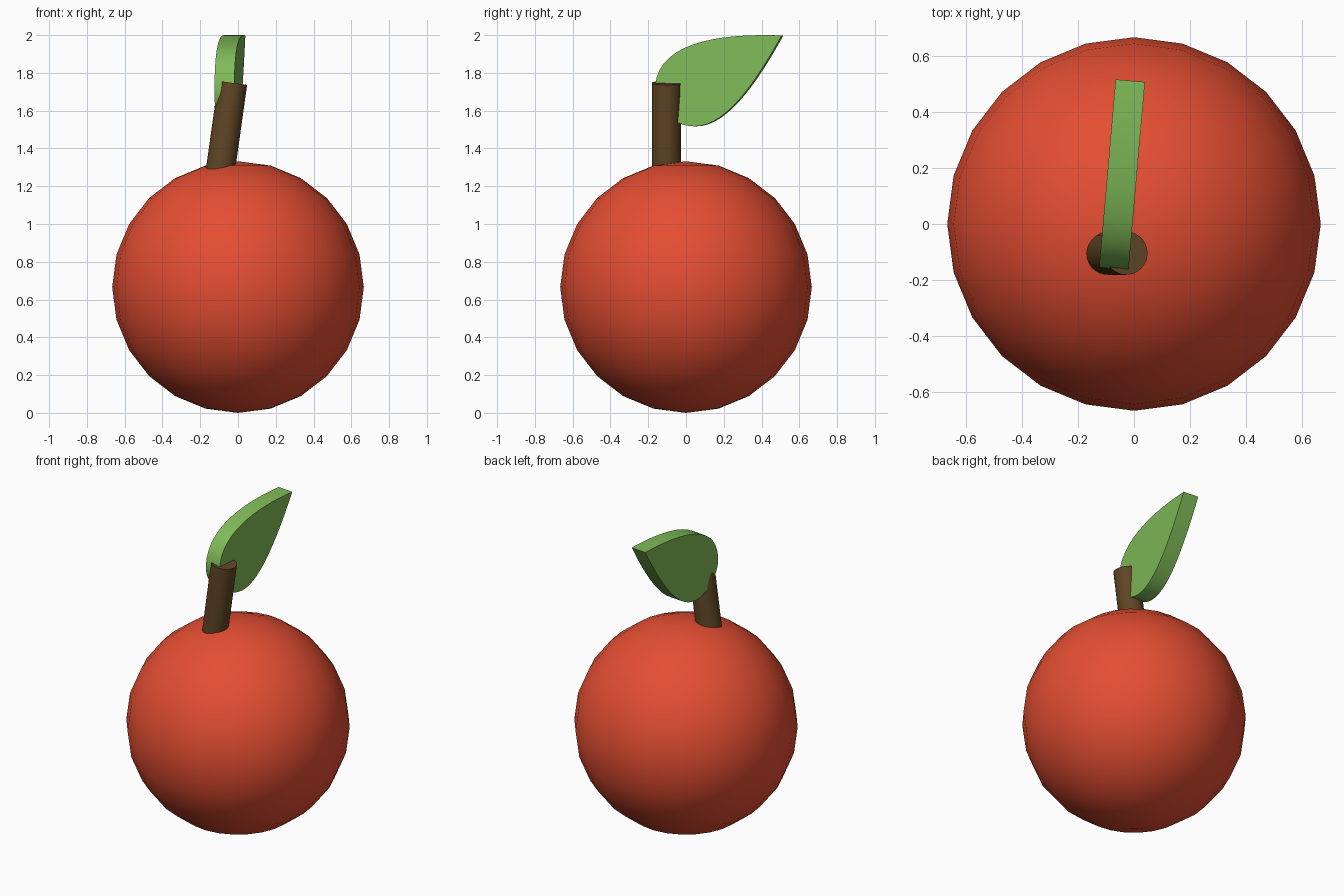
import bpy
import bmesh
from math import radians, sin, cos
from mathutils import Vector
from mathutils.geometry import interpolate_bezier

cube = bpy.data.objects.get("Cube")
if cube:
    bpy.data.objects.remove(cube, do_unlink=True)


def material(name, rgb):
    mat = bpy.data.materials.new(name)
    mat.use_nodes = True
    mat.diffuse_color = (*rgb, 1)
    mat.node_tree.nodes["Principled BSDF"].inputs["Base Color"].default_value = (*rgb, 1)
    return mat


def finish(obj, name, mat, angle):
    obj.name = name
    obj.data.materials.append(mat)
    bpy.ops.object.select_all(action="DESELECT")
    obj.select_set(True)
    bpy.context.view_layer.objects.active = obj
    bpy.ops.object.shade_smooth_by_angle(angle=radians(angle))


red = material("fruit red", (0.775, 0.076, 0.032))
brown = material("stem brown", (0.114, 0.061, 0.018))
green = material("leaf green", (0.216, 0.5, 0.1))

# Fruit: a smooth ball with a faceted outline
bpy.ops.mesh.primitive_uv_sphere_add(segments=24, ring_count=12, radius=0.666,
                                     location=(0, 0, 0.666))
finish(bpy.context.object, "fruit", red, 60)

# Stem: a leaning cylinder sunk into the fruit
tilt, length = radians(8), 0.6
top = Vector((-0.028, -0.104, 1.747))
axis = Vector((sin(tilt), 0, cos(tilt)))
bpy.ops.mesh.primitive_cylinder_add(vertices=32, radius=0.077, depth=length,
                                    location=top - axis * length / 2,
                                    rotation=(0, tilt, 0))
finish(bpy.context.object, "stem", brown, 30)

# Leaf: a pointed outline of three curves, extruded to a thick slab
base, tip, belly = (-0.16, 1.73), (0.513, 1.998), (0.05, 1.517)
curves = [
    (base, (-0.14, 1.97), (0.2, 2.01), tip),
    (tip, (0.38, 1.76), (0.22, 1.517), belly),
    (belly, (-0.07, 1.517), (-0.17, 1.62), base),
]
thickness = 0.105
bm = bmesh.new()
outline = []
for curve in curves:
    points = [Vector((-thickness / 2, y, z)) for y, z in curve]
    outline += [bm.verts.new(p) for p in interpolate_bezier(*points, 16)[:-1]]
side = bm.faces.new(outline)
slab = bmesh.ops.extrude_face_region(bm, geom=[side])
bmesh.ops.translate(bm, vec=(thickness, 0, 0),
                    verts=[g for g in slab["geom"] if isinstance(g, bmesh.types.BMVert)])
bmesh.ops.recalc_face_normals(bm, faces=bm.faces)
mesh = bpy.data.meshes.new("leaf")
bm.to_mesh(mesh)
bm.free()
leaf = bpy.data.objects.new("leaf", mesh)
bpy.context.collection.objects.link(leaf)
leaf.location.x = -0.058
leaf.rotation_euler.z = radians(-5)
finish(leaf, "leaf", green, 30)
